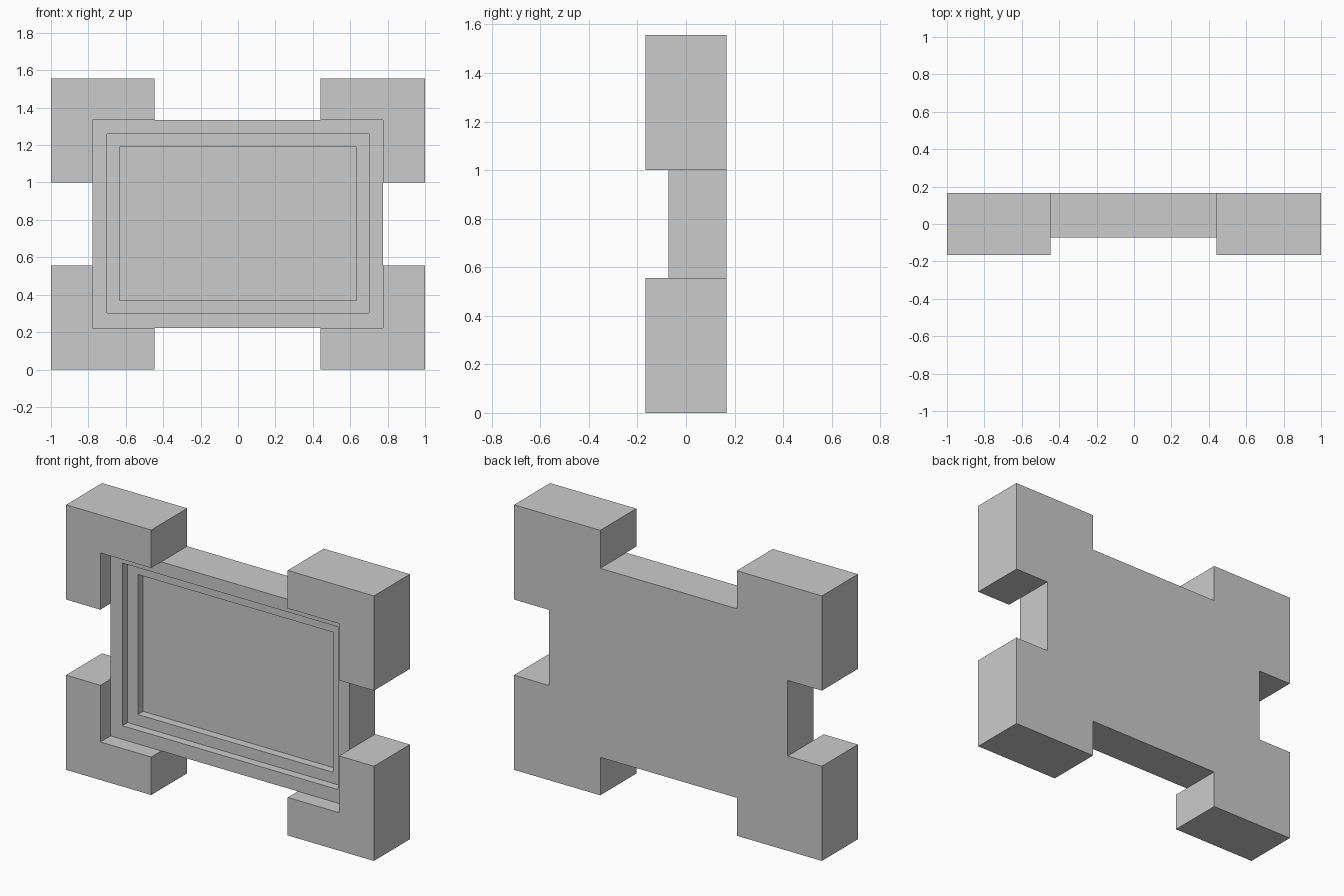
import bpy

if "Cube" in bpy.data.objects:
    bpy.data.objects.remove(bpy.data.objects["Cube"])

BACK = 0.167          # shared flat back plane
FRONT = -0.167        # front of the corner guards
FACE = -0.073         # front of the panel


def box(name, x0, x1, y0, y1, z0, z1):
    bpy.ops.mesh.primitive_cube_add(
        size=1, location=((x0 + x1) / 2, (y0 + y1) / 2, (z0 + z1) / 2))
    ob = bpy.context.object
    ob.name = name
    ob.scale = (x1 - x0, y1 - y0, z1 - z0)
    bpy.ops.object.transform_apply(location=True, rotation=True, scale=True)
    return ob


def combine(target, tool, operation):
    mod = target.modifiers.new(operation.lower(), 'BOOLEAN')
    mod.operation = operation
    mod.solver = 'EXACT'
    mod.object = tool
    bpy.context.view_layer.objects.active = target
    bpy.ops.object.modifier_apply(modifier=mod.name)
    bpy.data.objects.remove(tool, do_unlink=True)


# Main panel
panel = box("framed_panel", -0.777, 0.774, FACE, BACK, 0.223, 1.333)

# Four corner guards, flush with the back
for x0, x1 in ((-1, -0.447), (0.44, 1)):
    for z0, z1 in ((0, 0.556), (1.0, 1.556)):
        combine(panel, box("corner_guard", x0, x1, FRONT, BACK, z0, z1), 'UNION')

# Clear the guards in front of the panel, then sink two stepped recesses
recesses = [
    (-0.777, 0.774, 0.223, 1.333, FACE),
    (-0.70, 0.70, 0.303, 1.258, -0.024),
    (-0.634, 0.634, 0.368, 1.19, 0.025),
]
for x0, x1, z0, z1, depth in recesses:
    combine(panel, box("recess_cutter", x0, x1, -0.4, depth, z0, z1), 'DIFFERENCE')
